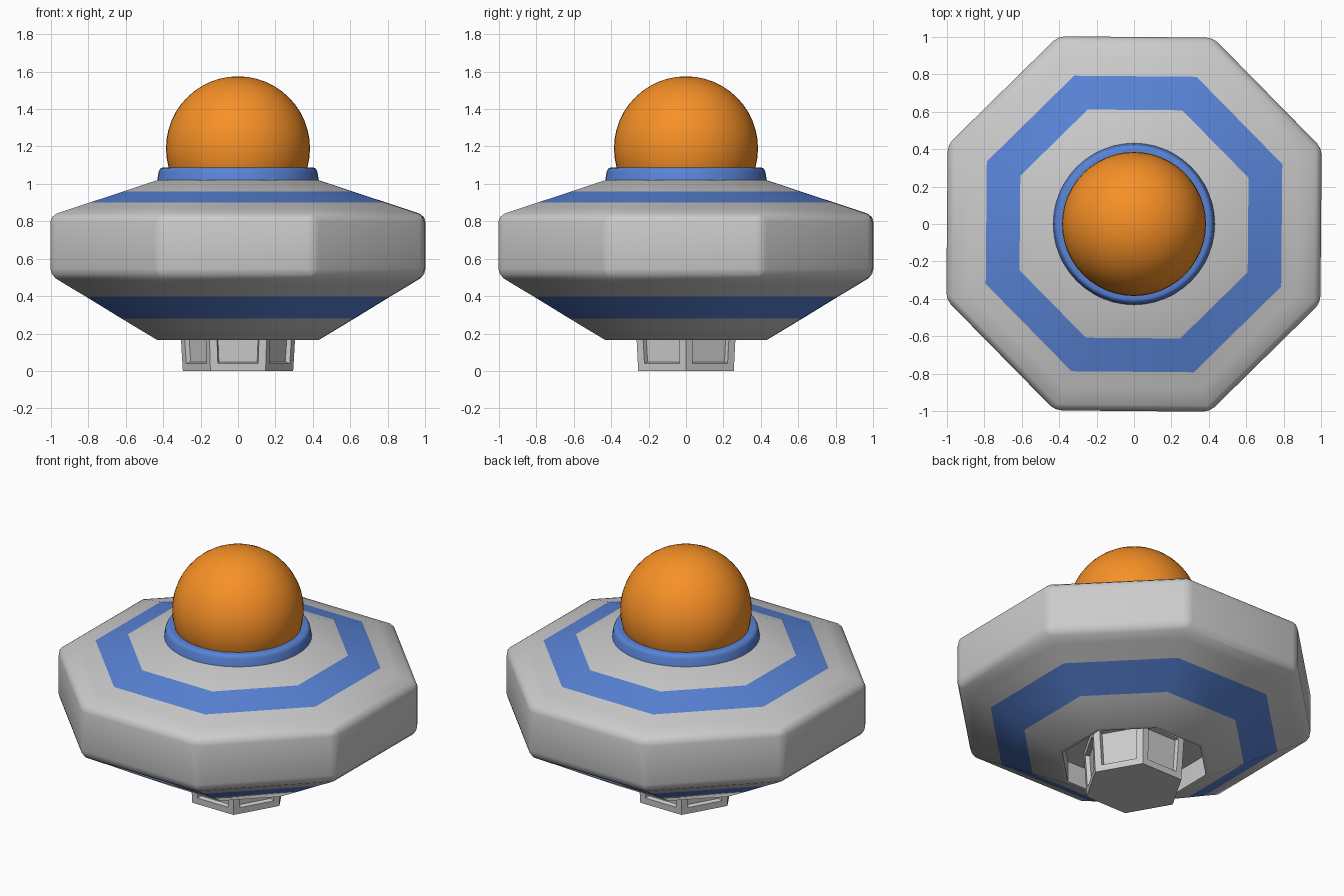
import bpy, bmesh
from math import cos, sin, pi, radians

if "Cube" in bpy.data.objects:
    bpy.data.objects.remove(bpy.data.objects["Cube"])


def material(name, color):
    m = bpy.data.materials.new(name)
    m.diffuse_color = color
    m.use_nodes = True
    m.node_tree.nodes["Principled BSDF"].inputs["Base Color"].default_value = m.diffuse_color
    return m


BLUE = material("blue", (0.10, 0.23, 0.68, 1))
ORANGE = material("orange", (0.93, 0.28, 0.02, 1))


def loft(rings, sides, start, apothem=True, stripes=()):
    """Stack of regular polygons (radius, z), listed top to bottom, capped at both ends."""
    bm = bmesh.new()
    k = 1 / cos(pi / sides) if apothem else 1
    loops = [[bm.verts.new((r * k * cos(start + 2 * pi * i / sides),
                            r * k * sin(start + 2 * pi * i / sides), z))
              for i in range(sides)] for r, z in rings]
    for b, (up, low) in enumerate(zip(loops, loops[1:])):
        for i in range(sides):
            j = (i + 1) % sides
            f = bm.faces.new((up[i], low[i], low[j], up[j]))
            f.material_index = 1 if b in stripes else 0
    bm.faces.new(loops[0])
    bm.faces.new(loops[-1][::-1])
    bmesh.ops.recalc_face_normals(bm, faces=bm.faces)
    return bm


def finish(bm, name, mats=(), angle=40):
    me = bpy.data.meshes.new(name)
    bm.to_mesh(me)
    bm.free()
    for m in mats:
        me.materials.append(m)
    me.shade_smooth()
    me.set_sharp_from_angle(angle=radians(angle))
    ob = bpy.data.objects.new(name, me)
    bpy.context.collection.objects.link(ob)
    return ob


# Octagonal hull with two painted stripes and a recess underneath
hull = loft([(0.43, 1.02), (0.61, 0.96), (0.79, 0.90), (0.88, 0.87), (1.0, 0.83),
             (1.0, 0.512), (0.92, 0.463), (0.81, 0.397), (0.62, 0.28), (0.43, 0.165),
             (0.405, 0.165), (0.405, 0.30)], 8, radians(22), stripes=(1, 7))
rim = [e for e in hull.edges if all(0.5 < v.co.z < 0.84 for v in e.verts)]
bmesh.ops.bevel(hull, geom=rim, offset=0.035, segments=2, profile=0.5,
                affect='EDGES', clamp_overlap=True)
finish(hull, "hull", (material("grey", (0.8, 0.8, 0.8, 1)), BLUE))

# Hexagonal foot with recessed side windows
foot = loft([(0.313, 0.30), (0.295, 0.0)], 6, 0, apothem=False)
sides = [f for f in foot.faces if abs(f.normal.z) < 0.5]
bmesh.ops.inset_individual(foot, faces=sides, thickness=0.057)
inner = bmesh.ops.inset_individual(foot, faces=sides, thickness=0.008, depth=-0.025)
finish(foot, "foot", angle=25)

# Blue collar around the dome
collar = loft([(0.38, 1.085), (0.405, 1.087), (0.417, 1.081), (0.424, 1.065),
               (0.432, 1.02)], 48, 0, apothem=False)
finish(collar, "dome_collar", (BLUE,), 50)

# Orange dome
dome = bmesh.new()
bmesh.ops.create_uvsphere(dome, u_segments=48, v_segments=24, radius=0.385)
bmesh.ops.translate(dome, verts=dome.verts, vec=(0, 0, 1.19))
bmesh.ops.bisect_plane(dome, geom=dome.verts[:] + dome.edges[:] + dome.faces[:],
                       plane_co=(0, 0, 1.06), plane_no=(0, 0, 1), clear_inner=True)
finish(dome, "dome", (ORANGE,))
